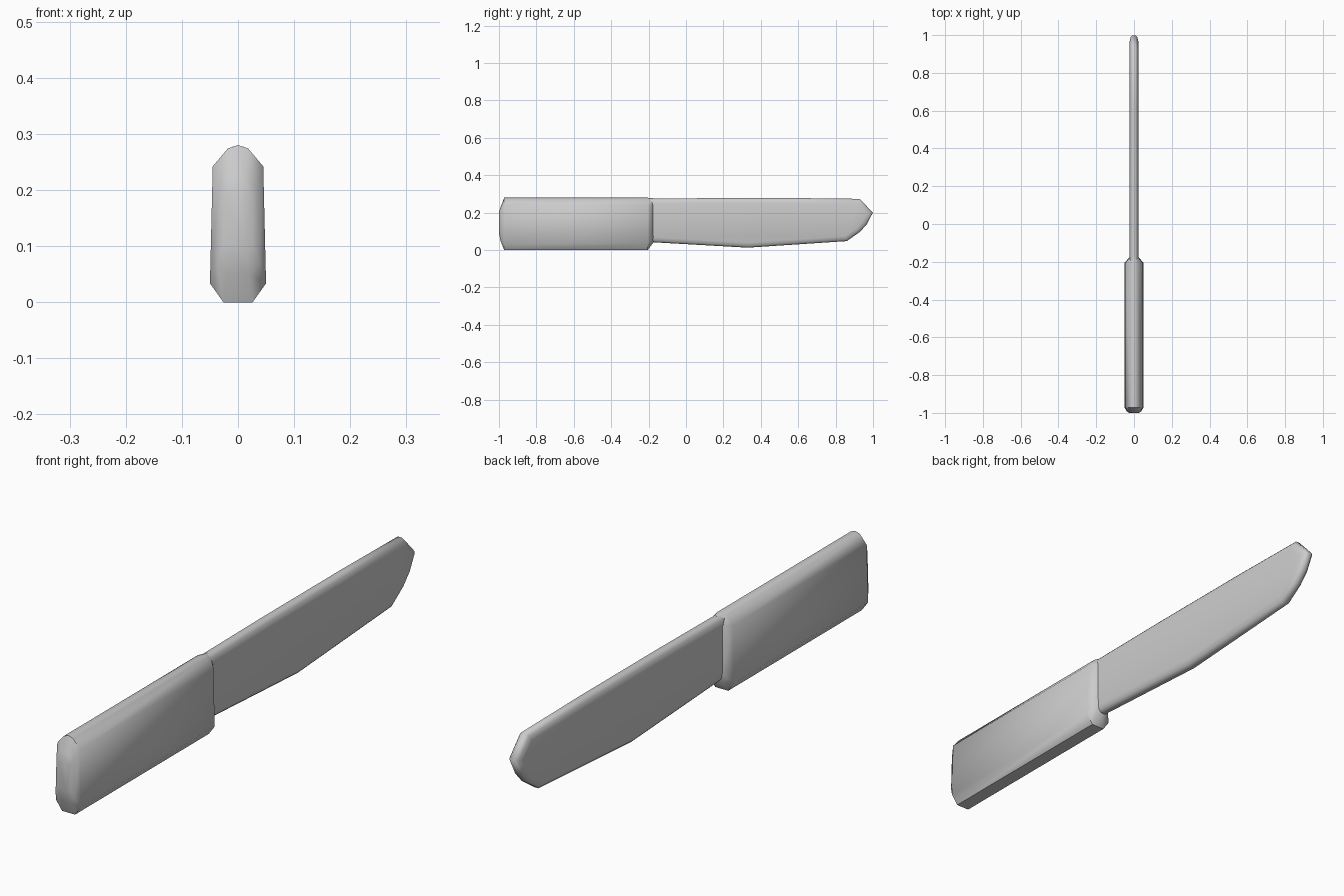
import bpy
import math
from mathutils import Vector

if "Cube" in bpy.data.objects:
    bpy.data.objects.remove(bpy.data.objects["Cube"])


def loft(name, rings, angle):
    """Skin equal-length rings of points and cap both ends."""
    n = len(rings[0])
    verts = [p for ring in rings for p in ring]
    faces = [(r * n + i, r * n + (i + 1) % n, (r + 1) * n + (i + 1) % n, (r + 1) * n + i)
             for r in range(len(rings) - 1) for i in range(n)]
    faces += [tuple(reversed(range(n))), tuple(range(len(verts) - n, len(verts)))]
    mesh = bpy.data.meshes.new(name)
    mesh.from_pydata(verts, [], faces)
    obj = bpy.data.objects.new(name, mesh)
    bpy.context.collection.objects.link(obj)
    bpy.ops.object.select_all(action='DESELECT')
    obj.select_set(True)
    bpy.context.view_layer.objects.active = obj
    bpy.ops.object.mode_set(mode='EDIT')
    bpy.ops.mesh.select_all(action='SELECT')
    bpy.ops.mesh.normals_make_consistent(inside=False)
    bpy.ops.object.mode_set(mode='OBJECT')
    bpy.ops.object.shade_smooth_by_angle(angle=math.radians(angle))
    return obj


def inset(points, d):
    """Move each corner of a counter-clockwise outline inwards by d."""
    out = []
    for i, p in enumerate(points):
        a = (p - points[i - 1]).normalized()
        b = (points[(i + 1) % len(points)] - p).normalized()
        na, nb = Vector((-a.y, a.x)), Vector((-b.y, b.x))
        out.append(p + (na + nb) * d / (1 + na.dot(nb)))
    return out


# Handle: faceted cross-section lofted along y
half = [(0.52, 0.0), (1.0, 0.12), (0.9, 0.865), (0.36, 0.979)]
section = half + [(0.0, 1.0)] + [(-x, z) for x, z in reversed(half)]
stations = [  # y, half width, bottom, top
    (-1.0, 0.026, 0.09, 0.205),
    (-0.992, 0.038, 0.05, 0.228),
    (-0.972, 0.05, 0.0, 0.28),
    (-0.205, 0.05, 0.0, 0.28),
    (-0.175, 0.023, 0.04, 0.277),
]
loft("handle", [[(x * w, y, lo + z * (hi - lo)) for x, z in section]
                for y, w, lo, hi in stations], 50)

# Blade: side outline lofted through its thickness with softened rims
outline = [Vector(p) for p in [
    (-0.22, 0.043), (-0.18, 0.041), (0.33, 0.012), (0.86, 0.047), (0.93, 0.096),
    (0.968, 0.138), (1.0, 0.2), (0.93, 0.275), (0.6, 0.279), (0.15, 0.279),
    (-0.18, 0.276), (-0.22, 0.276)]]
layers = [(-0.023, 0.028), (-0.018, 0.01), (-0.009, 0.001),
          (0.009, 0.001), (0.018, 0.01), (0.023, 0.028)]
loft("blade", [[(x, p.x, p.y) for p in inset(outline, d)] for x, d in layers], 50)
